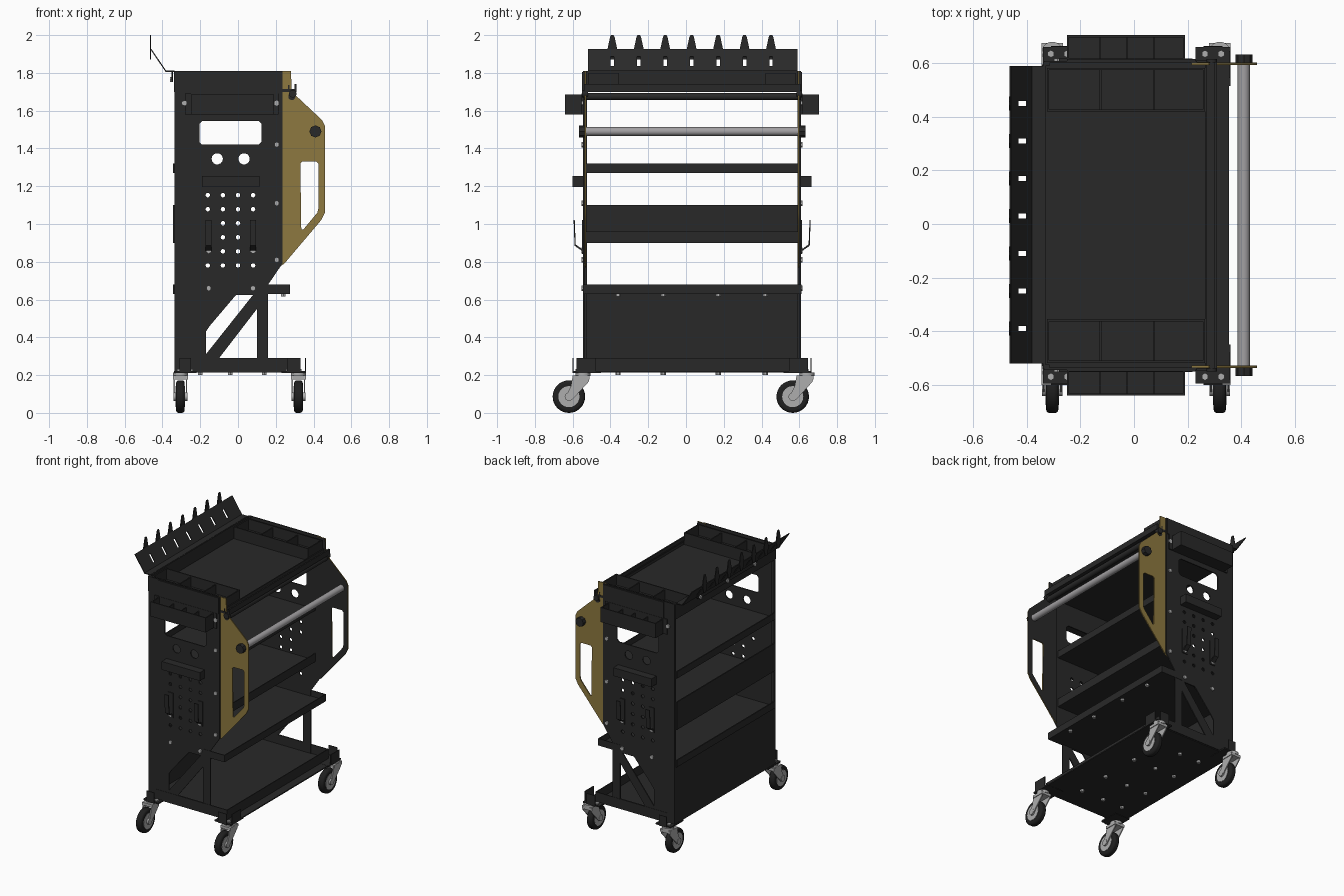
import bpy, bmesh, math
from mathutils import Matrix, Vector

if "Cube" in bpy.data.objects:
    bpy.data.objects.remove(bpy.data.objects["Cube"])


def material(name, rgb):
    m = bpy.data.materials.new(name)
    m.use_nodes = True
    m.diffuse_color = (*rgb, 1)
    m.node_tree.nodes["Principled BSDF"].inputs["Base Color"].default_value = (*rgb, 1)
    return m


BLACK = material("black steel", (0.022, 0.022, 0.022))
RUBBER = material("dark rubber", (0.014, 0.014, 0.014))
YELLOW = material("mustard yellow", (0.27, 0.19, 0.05))
METAL = material("light metal", (0.42, 0.42, 0.42))
ROLLER = material("roller grey", (0.36, 0.35, 0.36))
MID = 0.0325            # middle of the body along y
HALF = 0.5725           # half distance between the end panels
made = []


def finish(name, bm, mats):
    bmesh.ops.remove_doubles(bm, verts=bm.verts, dist=1e-5)
    bmesh.ops.recalc_face_normals(bm, faces=bm.faces)
    me = bpy.data.meshes.new(name)
    bm.to_mesh(me)
    bm.free()
    for m in mats:
        me.materials.append(m)
    ob = bpy.data.objects.new(name, me)
    bpy.context.collection.objects.link(ob)
    made.append(ob)
    return ob


def boxes(name, items, mat=BLACK):
    """Each item is x0, x1, y0, y1, z0, z1."""
    bm = bmesh.new()
    for x0, x1, y0, y1, z0, z1 in items:
        m = Matrix.Translation(((x0 + x1) / 2, (y0 + y1) / 2, (z0 + z1) / 2))
        m = m @ Matrix.Diagonal((abs(x1 - x0), abs(y1 - y0), abs(z1 - z0), 1))
        bmesh.ops.create_cube(bm, size=1, matrix=m)
    return finish(name, bm, [mat])


def open_bin(x0, x1, y0, y1, z0, z1, t=0.008):
    y0, y1 = min(y0, y1), max(y0, y1)
    return [(x0, x1, y0, y1, z0, z0 + t),
            (x0, x0 + t, y0, y1, z0, z1), (x1 - t, x1, y0, y1, z0, z1),
            (x0, x1, y0, y0 + t, z0, z1), (x0, x1, y1 - t, y1, z0, z1)]


def rods(name, items, axis, mat=BLACK, sides=20):
    """Each item is centre, radius, length."""
    bm = bmesh.new()
    turn = Vector((0, 0, 1)).rotation_difference(Vector(axis)).to_matrix().to_4x4()
    for c, r, length in items:
        bmesh.ops.create_cone(bm, cap_ends=True, segments=sides, radius1=r, radius2=r,
                              depth=length, matrix=Matrix.Translation(c) @ turn)
    return finish(name, bm, [mat])


def circle(x, y, r, n=14):
    return [(x + r * math.cos(2 * math.pi * i / n), y + r * math.sin(2 * math.pi * i / n))
            for i in range(n)]


def plate(name, loops, plane, at, thick, mats=(BLACK,)):
    """Flat sheet with holes, outline in the xz or yz plane."""
    cu = bpy.data.curves.new(name, "CURVE")
    cu.dimensions, cu.fill_mode, cu.extrude = "2D", "BOTH", thick / 2
    for pts in loops:
        sp = cu.splines.new("POLY")
        sp.points.add(len(pts) - 1)
        for p, (a, b) in zip(sp.points, pts):
            p.co = (a, b, 0, 1)
        sp.use_cyclic_u = True
    tmp = bpy.data.objects.new(name + " outline", cu)
    bpy.context.collection.objects.link(tmp)
    dg = bpy.context.evaluated_depsgraph_get()
    me = bpy.data.meshes.new_from_object(tmp.evaluated_get(dg))
    bpy.data.objects.remove(tmp)
    bm = bmesh.new()
    bm.from_mesh(me)
    for f in bm.faces:
        f.material_index = 0
    for v in bm.verts:
        a, b, c = v.co
        v.co = (a, at - c, b) if plane == "xz" else (at + c, a, b)
    return finish(name, bm, mats)


# End panels with windows, peg holes and the braced lower opening
outline = [(-.33, .22), (.16, .22), (.16, .68), (.235, .79), (.235, 1.81), (-.33, 1.81)]
window = [(-.19, 1.42), (.11, 1.42), (.125, 1.435), (.125, 1.53), (.11, 1.545),
          (-.19, 1.545), (-.205, 1.53), (-.205, 1.435)]
brace_slot = [(-.17, .31), (-.17, .43), (-.15, .46), (-.01, .625), (.08, .625)]
brace_gap = [(-.10, .29), (.10, .29), (.10, .55)]
holes = [window, brace_slot, brace_gap, circle(-.11, 1.345, .03), circle(.032, 1.345, .03)]
for row in range(6):
    for col in range(4):
        if row in (0, 1, 5) or col in (1, 2):
            holes.append(circle(-.16 + .08 * col, 1.153 - .0745 * row, .012, 10))

# Handle plate outline and grip opening
handle = [(.215, 1.81), (.28, 1.81), (.285, 1.70), (.445, 1.55), (.46, 1.52), (.46, 1.06),
          (.44, 1.02), (.245, .79), (.215, .77)]
grip = [(.335, .97), (.345, .97), (.42, 1.06), (.425, 1.08), (.425, 1.32), (.415, 1.33),
        (.34, 1.33), (.33, 1.32)]
bolt_spots = [(.205, 1.64), (.205, 1.42), (.205, 1.11), (.205, .81), (-.285, 1.64),
              (-.155, .86), (.08, .86), (-.155, .66), (.08, .66)]

for s, end in ((-1, "front"), (1, "rear")):
    def out(d):
        return MID + s * (HALF + d)

    plate(end + "_end_panel", [outline] + holes, "xz", out(0), .008)
    h = plate(end + "_handle", [handle, grip], "xz", out(-.007), .008, (YELLOW, BLACK))
    for p in h.data.polygons:
        p.material_index = 1 if p.normal.y * s < -.5 else 0
    rods(end + "_panel_bolts", [((x, out(.006), z), .015, .014) for x, z in bolt_spots],
         (0, 1, 0), METAL, 6)
    boxes(end + "_tall_edge", [(-.335, -.315, out(-.015), out(.004), .22, 1.81)])
    boxes(end + "_top_facing", [(-.25, .23, out(0), out(.01), 1.69, 1.805)])

    # Hanging bin with dividers, holder bar and hooks
    boxes(end + "_side_bin", open_bin(-.25, .19, out(.004), out(.10), 1.58, 1.685)
          + [(x, x + .006, out(.004), out(.095), 1.58, 1.67) for x in (-.13, -.03, .07)]
          + [(-.28, .215, out(0), out(.012), 1.58, 1.69)])
    boxes(end + "_holder_bar", [(-.19, .115, out(0), out(.06), 1.195, 1.255)])
    hook = [(.0, .85), (.05, .885), (.055, 1.02), (.049, 1.02), (.044, .892), (.0, .86)]
    for x in (-.155, .08):
        plate(end + "_hook", [[(out(d), z) for d, z in hook]], "yz", x, .032)
        boxes(end + "_hook_back", [(x - .02, x + .02, out(0), out(.01), .84, 1.02)])

    # Divided bin on the work top
    boxes(end + "_top_bin", open_bin(-.325, .265, out(-.022), out(-.185), 1.715, 1.80)
          + [(x, x + .008, out(-.025), out(-.18), 1.715, 1.79) for x in (-.13, .07)])

    # Roller knob and pivot
    rods(end + "_roller_knob", [((.41, out(.012), 1.49), .032, .03)], (0, 1, 0), BLACK, 8)
    rods(end + "_upper_knob", [((.29, out(-.005), 1.69), .02, .03)], (0, 1, 0))

    # Caster mounting plates with upturned edges
    for x0, x1, edge in ((-.34, -.22, -.34), (.23, .36, .36)):
        plates = [(x0, x1, out(-.09), out(.055), .212, .222)]
        plates.append((x0 + .03, x1 - .03, out(.055), out(.06), .212, .29))
        if edge > 0:
            plates.append((edge - .005, edge, out(-.06), out(.04), .212, .29))
        boxes(end + "_corner_plate", plates)
        rods(end + "_corner_bolts", [(((x0 + x1) / 2 + dx, out(dy), .225), .014, .014)
                                     for dx, dy in ((-.03, .03), (.03, .03))],
             (0, 0, 1), METAL, 6)

Y0, Y1 = MID - HALF, MID + HALF

# Base, lower back panel and shelves
boxes("base_tray", [(-.33, .295, Y0, Y1, .215, .225), (.29, .296, Y0, Y1, .215, .29),
                    (-.28, .295, Y0 - .006, Y0, .22, .29), (-.28, .295, Y1, Y1 + .006, .22, .29),
                    (.29, .355, Y0 + .07, Y1 - .07, .213, .221)])
boxes("lower_back_panel", [(-.335, -.325, Y0, Y1, .22, .65)])
for name, z, x1, front, back in (("lower_shelf", .63, .275, .05, .05),
                                 ("middle_shelf", .90, .20, .06, .20),
                                 ("upper_shelf", 1.27, .20, .05, .05)):
    boxes(name, [(-.335, x1, Y0, Y1, z, z + .008), (x1 - .006, x1, Y0, Y1, z, z + front),
                 (-.343, -.335, Y0 + .01, Y1 - .01, z, z + back)])
boxes("lower_shelf_ends", [(.10, .275, y, y + .006, .63, .68) for y in (Y0 - .006, Y1)])
rods("underside_bolts", [((x, y, z), .014, .014) for y in (-.36, -.12, .17, .42)
                         for x, z in ((-.2, .208), (-.04, .208), (.14, .208), (.24, .623))],
     (0, 0, 1), METAL, 6)

# Work top with raised back and low front lip
boxes("work_top", [(-.335, .31, Y0, Y1, 1.70, 1.715), (.30, .31, Y0, Y1, 1.70, 1.74),
                   (-.34, -.33, Y0, Y1, 1.70, 1.81), (.265, .272, Y0, Y1, 1.70, 1.735)])
rods("front_bar", [((.285, MID, 1.675), .019, 2 * HALF)], (0, 1, 0))
rods("roller", [((.41, MID, 1.49), .023, 2 * HALF)], (0, 1, 0), ROLLER, 24)

# Sloping tool rail with slots between the sheet sections
plate("rail_mount", [[(-.36, 1.81), (-.29, 1.755), (.355, 1.755), (.425, 1.81)]],
      "yz", -.348, .006)
rods("rail_bolts", [((-.352, y, 1.765), .015, .014) for y in (-.28, .03, .34)],
     (1, 0, 0), METAL, 6)
boxes("rail_ledge", [(-.385, -.335, -.52, .59, 1.806, 1.812)])
tool_ys = [-.39 + .14 * i for i in range(7)]
slots = [[(y - .009, .03), (y + .009, .03), (y + .009, .09), (y - .009, .09)] for y in tool_ys]
rail = plate("tool_rail", [[(-.52, 0), (.59, 0), (.59, .14), (-.52, .14)]] + slots,
             "yz", 0, .006)
rail.data.transform(Matrix.Translation((-.383, 0, 1.81))
                    @ Matrix.Rotation(math.radians(-34), 4, "Y"))
for y in tool_ys:
    prong = [(y - .012, 1.87), (y + .012, 1.87), (y + .026, 1.925), (y + .012, 1.99),
             (y + .007, 2.0), (y - .007, 2.0), (y - .012, 1.99), (y - .026, 1.925)]
    plate("rail_prong", [prong], "yz", -.464, .006)

# Casters, all trailing the same way
for x in (-.305, .32):
    for y in (-.62, .565):
        rods("caster_tyre", [((x, y, .086), .086, .046)], (1, 0, 0), RUBBER, 32)
        bevel = made[-1].modifiers.new("round", "BEVEL")
        bevel.width, bevel.segments, bevel.limit_method = .014, 3, "ANGLE"
        rods("caster_hub", [((x, y, .086), .056, .050), ((x, y, .086), .022, .075)],
             (1, 0, 0), METAL, 24)
        for side in (-.032, .032):
            fork = [(y - .02, .08), (y, .064), (y + .02, .072), (y + .105, .165),
                    (y + .11, .195), (y + .02, .195), (y + .01, .14)]
            plate("caster_fork", [fork], "yz", x + side, .007, (METAL,))
        boxes("caster_crown", [(x - .04, x + .04, y + .02, y + .11, .178, .198)], METAL)
        rods("caster_swivel", [((x, y + .075, .204), .04, .02)], (0, 0, 1), METAL)

# Smooth the round parts, keep the sheet edges crisp
bpy.ops.object.select_all(action="DESELECT")
for ob in made:
    ob.select_set(True)
bpy.context.view_layer.objects.active = made[0]
bpy.ops.object.shade_smooth_by_angle(angle=math.radians(35))
